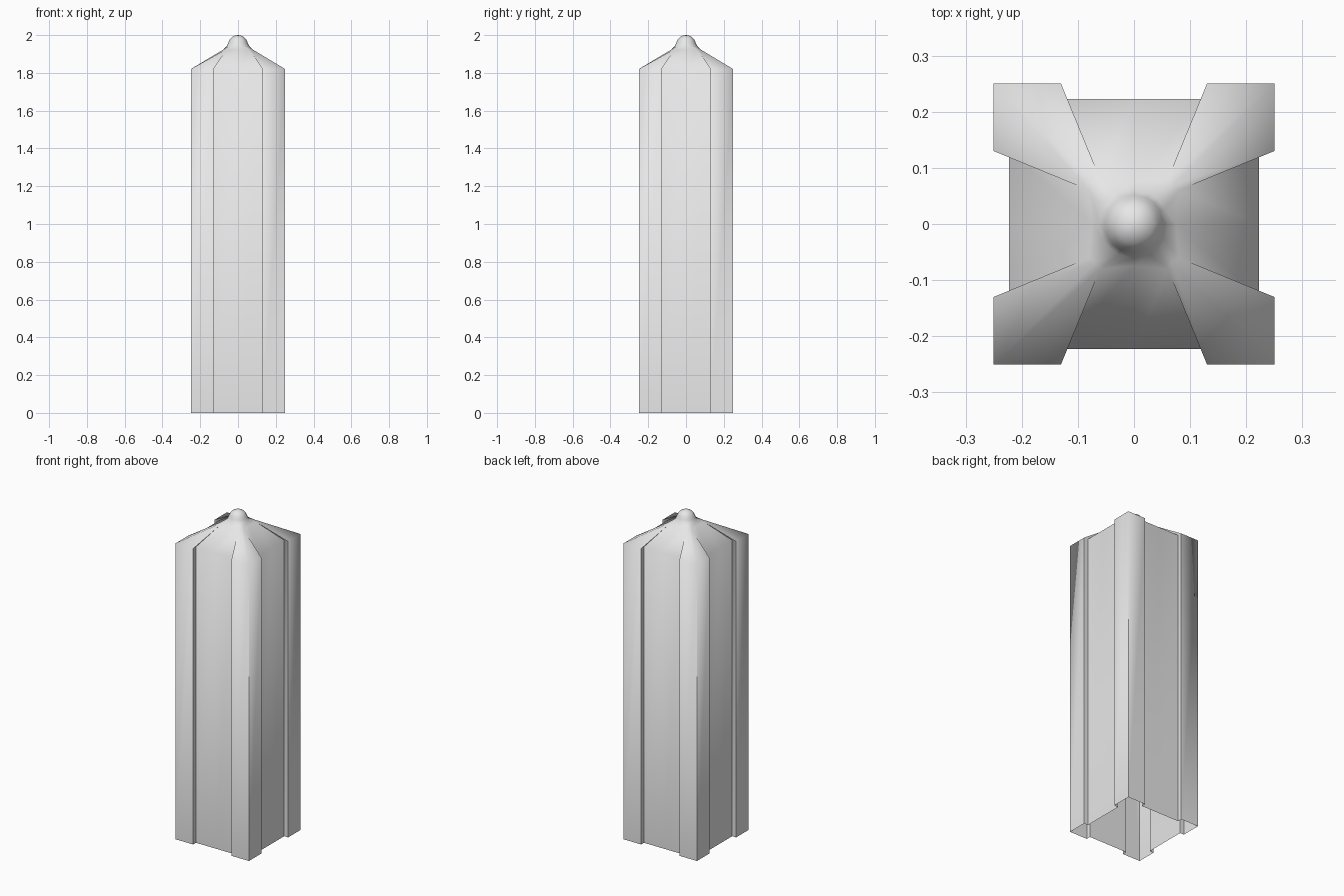
import bpy, bmesh, math

if "Cube" in bpy.data.objects:
    bpy.data.objects.remove(bpy.data.objects["Cube"])

mat = bpy.data.materials.new("light grey")
mat.diffuse_color = (0.8, 0.8, 0.8, 1)
mat.use_nodes = True
mat.node_tree.nodes["Principled BSDF"].inputs["Base Color"].default_value = mat.diffuse_color

W, P, S = 0.25, 0.223, 0.13   # corner strip face, recessed panel face, strip edge

# one quarter of the outline: panel middle, panel edge, strip edge, corner, strip edge, panel edge
shaft = [(P, 0), (P, S), (W, S), (W, W), (S, W), (S, P)]
neck = [(0.075, 0), (0.08, 0.06), (0.08, 0.06), (0.068, 0.068), (0.06, 0.08), (0.06, 0.08)]


def circle(r):
    return [(r * math.cos(math.radians(a)), r * math.sin(math.radians(a)))
            for a in (0, 27, 27, 45, 63, 63)]


# rings from the ground to the knob: quarter outline and height
rings = [(shaft, 0.0), (shaft, 1.82), (neck, 1.922),
         (circle(0.061), 1.94), (circle(0.052), 1.958), (circle(0.045), 1.975),
         (circle(0.034), 1.988), (circle(0.018), 1.997)]

bm = bmesh.new()
loops = []
for quarter, z in rings:
    loop = []
    for q in range(4):
        for x, y in quarter:
            for _ in range(q):
                x, y = -y, x
            loop.append(bm.verts.new((x, y, z)))
    loops.append(loop)

n = len(loops[0])
for a, b in zip(loops, loops[1:]):
    for i in range(n):
        j = (i + 1) % n
        bm.faces.new((a[i], a[j], b[j], b[i]))
tip = bm.verts.new((0, 0, 2.0))
for i in range(n):
    bm.faces.new((loops[-1][i], loops[-1][(i + 1) % n], tip))

# smooth everywhere except the strip steps and the vertical corners
for f in bm.faces:
    f.smooth = True
for level in (0, 1):
    for i in range(n):
        k = i % 6
        if k in (1, 2, 4, 5) or (k == 3 and level == 0):
            e = bm.edges.get((loops[level][i], loops[level + 1][i]))
            e.smooth = False

bmesh.ops.remove_doubles(bm, verts=bm.verts[:], dist=1e-5)

mesh = bpy.data.meshes.new("post")
bm.to_mesh(mesh)
bm.free()
mesh.materials.append(mat)
post = bpy.data.objects.new("post", mesh)
bpy.context.collection.objects.link(post)
